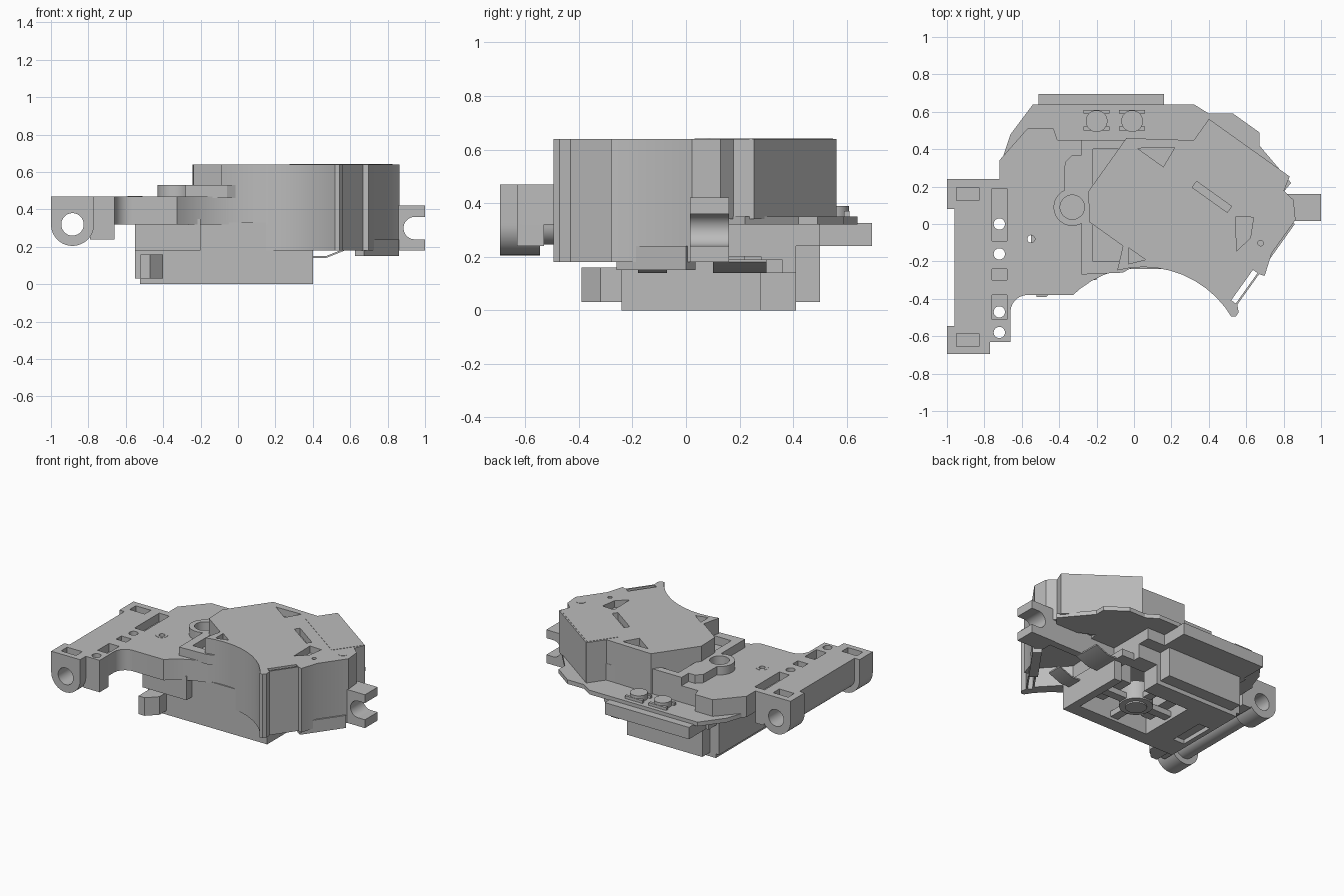
import bpy, bmesh, math
from mathutils import Matrix, Vector

cube = bpy.data.objects.get("Cube")
if cube:
    bpy.data.objects.remove(cube, do_unlink=True)

grey = bpy.data.materials.new("plain_grey")
grey.use_nodes = True
shade = (.5, .5, .5, 1)
grey.diffuse_color = shade
grey.node_tree.nodes["Principled BSDF"].inputs["Base Color"].default_value = shade

# Shared levels and the housing's turn
RAIL_BOTTOM, SHELF_TOP = .24, .35
PLATE_BOTTOM, PLATE_TOP = .32, .47
RIM_TOP, HOUSING_TOP = .53, .64
SKIRT_BOTTOM = .18
TURN = Matrix.Rotation(math.radians(-35.5), 2)


def prism(name, outline, bottom, top):
    """Upright solid from an outline seen from above."""
    bm = bmesh.new()
    face = bm.faces.new([bm.verts.new((x, y, bottom)) for x, y in outline])
    extruded = bmesh.ops.extrude_face_region(bm, geom=[face])["geom"]
    moved = [v for v in extruded if isinstance(v, bmesh.types.BMVert)]
    bmesh.ops.translate(bm, vec=(0, 0, top - bottom), verts=moved)
    bmesh.ops.recalc_face_normals(bm, faces=bm.faces)
    mesh = bpy.data.meshes.new(name)
    bm.to_mesh(mesh)
    bm.free()
    mesh.materials.append(grey)
    part = bpy.data.objects.new(name, mesh)
    bpy.context.collection.objects.link(part)
    return part


def side_prism(name, outline, front, back):
    """Solid from an outline seen from the front."""
    part = prism(name, outline, -back, -front)
    part.data.transform(Matrix.Rotation(math.pi / 2, 4, "X"))
    return part


def rect(left, right, front, back):
    return [(left, front), (right, front), (right, back), (left, back)]


def arc(x, y, radius, start, end, steps=24):
    angles = [math.radians(start + (end - start) * i / steps) for i in range(steps + 1)]
    return [(x + radius * math.cos(a), y + radius * math.sin(a)) for a in angles]


def circle(x, y, radius):
    return arc(x, y, radius, 0, 360, 48)[:-1]


def turned(outline):
    return [tuple(TURN @ Vector(point)) for point in outline]


def subtract(part, cutter):
    modifier = part.modifiers.new("cut", "BOOLEAN")
    modifier.operation, modifier.solver = "DIFFERENCE", "EXACT"
    modifier.object = cutter
    bpy.context.view_layer.objects.active = part
    bpy.ops.object.modifier_apply(modifier=modifier.name)
    bpy.data.objects.remove(cutter, do_unlink=True)


def cut(part, outline, bottom=-1, top=1):
    subtract(part, prism("cutter", outline, bottom, top))


# Round clearance along the front of the plate and housing
clearance = circle(.05, -.78, .55)

# Main plate with its side arm
plate = prism("main_plate", [
    (-.88, -.63), (-.66, -.63)] + arc(-.57, -.47, .09, 180, 90, 10) + [
    (.4, -.38), (.5, .2), (.33, .45), (-.41, .45), (-.43, .51), (-.57, .51),
    (-.72, .34), (-.72, .24), (-.88, .24)], PLATE_BOTTOM, PLATE_TOP)
cut(plate, clearance)
for front, back in ((-.09, .19), (-.3, -.24), (-.51, -.38)):
    cut(plate, rect(-.76, -.68, front, back), PLATE_TOP - .06)

# Arm end blocks
arm_parts = [plate]
for name, right, front, back in (("front", -.66, -.63, -.53), ("back", -.72, .08, .24)):
    arm_parts.append(prism(name + "_arm_block", rect(-.79, right, front, back),
                           RAIL_BOTTOM, SHELF_TOP))
for part in arm_parts:
    for y in (0, -.16, -.47, -.58):
        cut(part, circle(-.72, y, .03))


# Round-bottomed arm edge and guide rod bearings, bored along the arm
def rounded(radius):
    outer = -.885 - radius
    return [(-.77, PLATE_TOP), (outer, PLATE_TOP)] + arc(-.885, .32, radius, 180, 360)


arm_edge = side_prism("arm_edge", rounded(.075), -.56, .1)
rod_parts = [plate, arm_edge]
windows = []
for name, middle, half in (("front", -.62, .075), ("back", .16, .08)):
    rod_parts.append(side_prism(name + "_rod_bearing", rounded(.115),
                                middle - half, middle + half))
    windows.append(rect(-.95, -.83, middle - .035, middle + .035))
for part in rod_parts:
    subtract(part, side_prism("bore", circle(-.885, .32, .06), -.8, .4))
    for window in windows:
        cut(part, window, PLATE_TOP - .05)

# Thin back shelf and rear rail
prism("back_shelf", [
    (-.72, .3), (-.66, .48), (-.54, .64), (.32, .64), (.4, .59), (.53, .59),
    (.67, .49), (.67, .42), (.84, .22), (.74, .1), (.3, .3)], PLATE_BOTTOM, SHELF_TOP)
prism("rear_rail", rect(-.51, .16, .5, .695), RAIL_BOTTOM, PLATE_BOTTOM + .005)

# Two adjusters on the shelf, each between a pair of pads
for x in (-.2, -.01):
    prism("adjuster", circle(x, .55, .058), SHELF_TOP - .01, SHELF_TOP + .04)
    for y in (.5, .59):
        prism("adjuster_pad", rect(x - .07, x + .07, y, y + .02), SHELF_TOP - .01, SHELF_TOP + .02)

# Raised rim with the pivot boss
rim = prism("raised_rim", [
    (.05, .45), (-.28, .45), (-.28, .37), (-.33, .37), (-.37, .33)]
    + arc(-.33, .09, .1, 115, 300) + [(-.28, -.27), (-.06, -.26), (.05, -.2)],
    PLATE_TOP - .01, RIM_TOP)
cut(rim, circle(-.33, .09, .065))
cut(rim, [(-.22, .4), (-.22, -.2), (-.07, -.2), (0, .1), (0, .4)])
cut(plate, circle(-.33, .09, .065), PLATE_TOP - .07)

# Small flush ring in the plate
ring = prism("small_ring", circle(-.55, -.08, .04), PLATE_TOP - .01, PLATE_TOP + .002)
for part in (ring, plate):
    cut(part, circle(-.55, -.08, .02))

# Tall housing, turned on the plate
right_wall = [(.73, -.3), (.73, -.06), (.7, -.03), (.7, .17), (.73, .18), (.69, .3), (.69, .52)]
housing = prism("housing", turned([(-.3, 0), (-.2, -.13), (.02, -.13), (.09, -.3)]
                                  + right_wall + [(.62, .6), (.55, .61), (.53, .69),
                                                  (0, .69), (0, .55), (-.3, .35)]),
                SHELF_TOP - .01, HOUSING_TOP)

# Housing skirt, hollow underneath, with a foot
skirt = prism("housing_skirt", turned([(.3, -.3)] + right_wall + [(.6, .62), (.15, .3)]),
              SKIRT_BOTTOM, SHELF_TOP)
cut(skirt, turned([(.4, .05), (.65, 0), (.64, .5), (.59, .55), (.25, .3)]), top=PLATE_BOTTOM)
prism("skirt_foot", turned(rect(.64, .7, .18, .5)), .15, RAIL_BOTTOM)
for part in (housing, skirt):
    cut(part, clearance)
    cut(part, turned(rect(.66, .69, -.03, .17)))
    cut(part, rect(.4, .7, -.6, -.495))

# Sunken details, cover and pin on the housing roof
for outline in (rect(.14, .37, .34, .38), [(-.22, .34), (-.06, .46), (-.05, .34)],
                [(.42, .35), (.5, .4), (.55, .3), (.53, .2)],
                [(.05, -.12), (.16, -.12), (.1, -.19)], circle(.61, .31, .015)):
    cut(housing, turned(outline), HOUSING_TOP - .05)
for name, outline in (("housing_cover", rect(.01, .53, .46, .68)),
                      ("housing_pin", circle(.61, .51, .03))):
    prism(name, turned(outline), HOUSING_TOP - .002, HOUSING_TOP + .002)

# Open guide opposite the arm
guide = side_prism("side_guide", rect(.8, 1, SKIRT_BOTTOM, .42), .015, .16)
subtract(guide, side_prism("slot", arc(.945, .3, .06, 270, 90) + [(1.1, .36), (1.1, .24)], 0, .2))

# Lower frame with one opening across both of its lengths
frame = prism("lower_frame", rect(-.55, .3, -.24, .41), 0, PLATE_BOTTOM + .01)
frame_end = prism("lower_frame_end", rect(.3, .4, -.24, .36), 0, SKIRT_BOTTOM + .01)
for part in (frame, frame_end):
    cut(part, rect(-.22, .34, -.14, .28), top=.2)
    cut(part, rect(.15, .5, .28, .5), top=.14)
cut(frame, rect(-.6, -.525, -.3, .5), top=.03)
cut(frame, rect(-.49, -.4, -.08, .18), top=.03)
prism("back_step", rect(-.48, .12, .4, .5), .03, RAIL_BOTTOM + .01)
prism("back_step_upper", rect(-.53, .3, .4, .5), RAIL_BOTTOM, PLATE_BOTTOM + .01)
prism("front_tab", [(-.52, -.2), (-.52, -.39), (-.47, -.39), (-.4, -.32), (-.4, -.2)], .03, .16)
prism("front_tab_support", rect(-.55, -.2, -.3, -.2), SKIRT_BOTTOM, SHELF_TOP)

# Round lens mount on cross bars, between two magnets
prism("long_cross_bar", rect(-.24, .36, .05, .11), .02, .06)
prism("short_cross_bar", rect(.02, .08, -.16, .3), .02, .06)
prism("lens_mount", circle(.05, .08, .11), .01, .14)
prism("lens_cap", circle(.05, .08, .07), 0, .02)
for name, x in (("left", .25), ("right", -.15)):
    prism(name + "_magnet", rect(x - .04, x + .04, -.06, .22), .06, .21)

# Bent leaf springs below the housing
spring = [(.31, .14), (.47, .14), (.57, .18)]
for front, back in ((-.18, -.07), (.1, .3)):
    side_prism("leaf_spring", spring + [(x, z + .01) for x, z in reversed(spring)], front, back)

# Round the curved walls and keep the edges sharp
for part in bpy.context.collection.objects:
    if part.type == "MESH" and grey.name in part.data.materials:
        bpy.ops.object.select_all(action="DESELECT")
        part.select_set(True)
        bpy.context.view_layer.objects.active = part
        bpy.ops.object.shade_smooth_by_angle(angle=math.radians(25))
